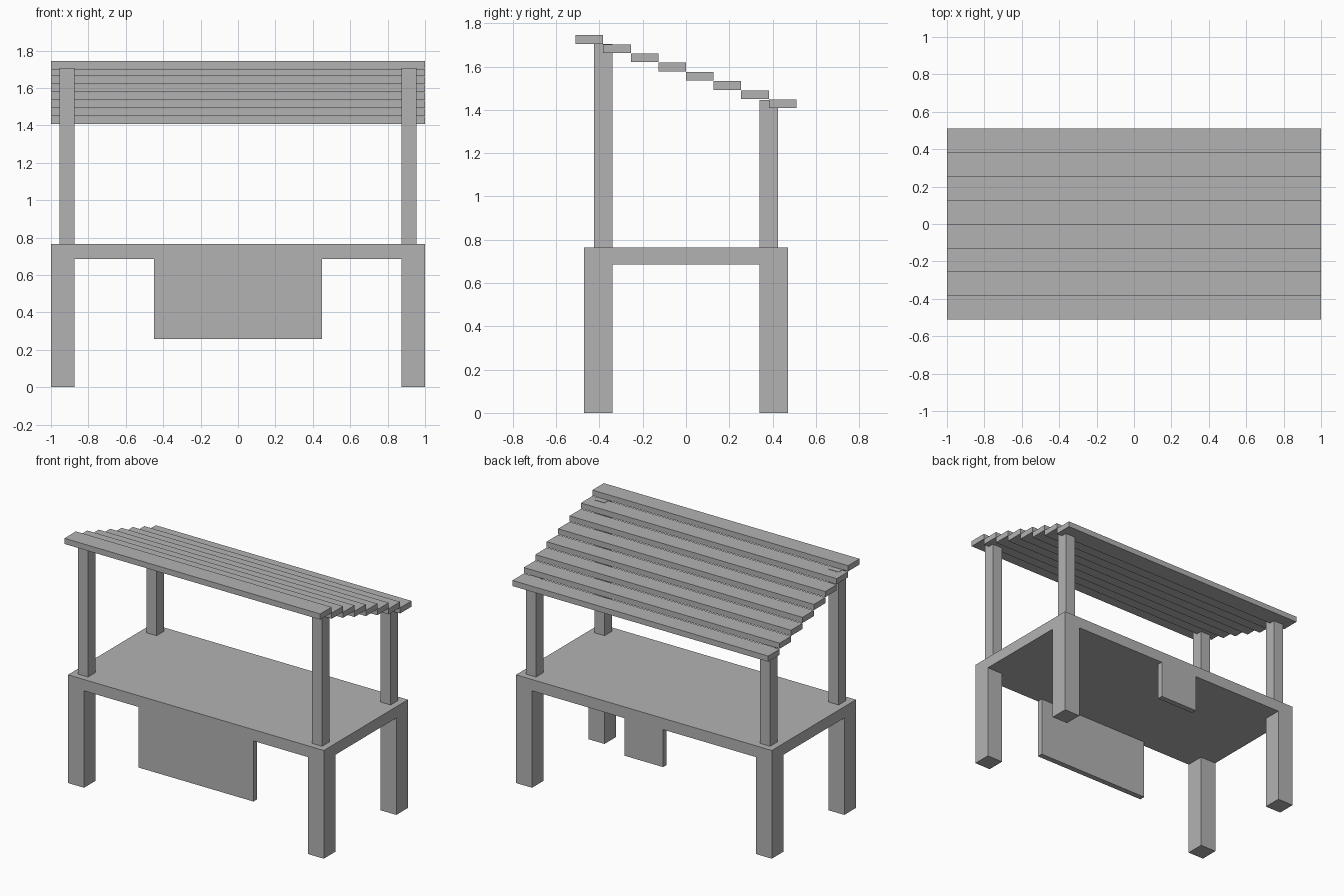
import bpy
import bmesh
from mathutils import Matrix, Vector

cube = bpy.data.objects.get("Cube")
if cube:
    bpy.data.objects.remove(cube, do_unlink=True)

# Single plain grey material
grey = bpy.data.materials.new("plain_grey")
grey.use_nodes = True
colour = (0.45, 0.45, 0.45, 1)
grey.diffuse_color = colour
grey.node_tree.nodes["Principled BSDF"].inputs["Base Color"].default_value = colour


def box(name, low, high):
    """Add a flat-shaded box spanning two opposite corners."""
    low, high = Vector(low), Vector(high)
    bm = bmesh.new()
    bmesh.ops.create_cube(bm, size=1, matrix=Matrix.LocRotScale(
        (low + high) / 2, None, high - low))
    mesh = bpy.data.meshes.new(name)
    bm.to_mesh(mesh)
    bm.free()
    mesh.materials.append(grey)
    obj = bpy.data.objects.new(name, mesh)
    bpy.context.collection.objects.link(obj)
    return obj


def mirrored_pair(name, low, high):
    """Add a box on the +x side and its twin on the -x side."""
    box("left_" + name, low, high)
    box("right_" + name, (-high[0], low[1], low[2]), (-low[0], high[1], high[2]))


HALF_DEPTH = 0.47
INNER_Y = 0.34
UNDERSIDE = 0.685
TABLE_TOP = 0.765

# Counter top
box("counter_top", (-1, -HALF_DEPTH, UNDERSIDE), (1, HALF_DEPTH, TABLE_TOP))

# Legs, flush with the counter corners
mirrored_pair("front_leg", (0.875, -HALF_DEPTH, 0), (1, -INNER_Y, UNDERSIDE))
mirrored_pair("back_leg", (0.875, INNER_Y, 0), (1, HALF_DEPTH, UNDERSIDE))

# Hanging panels: wide at the front, small at the back
PANEL = 0.04
box("front_panel", (-0.45, -HALF_DEPTH, 0.257), (0.45, PANEL - HALF_DEPTH, UNDERSIDE))
box("back_panel", (-0.15, HALF_DEPTH - PANEL, 0.42), (0.15, HALF_DEPTH, UNDERSIDE))

# Roof posts, taller at the front
mirrored_pair("front_post", (0.875, -0.425, TABLE_TOP), (0.955, -INNER_Y, 1.705))
mirrored_pair("back_post", (0.875, INNER_Y, TABLE_TOP), (0.955, 0.425, 1.445))

# Stepped roof slats descending to the back
SLATS = 8
WIDTH = 1.02 / SLATS
for i in range(SLATS):
    y = -0.51 + i * WIDTH
    top = 1.745 - i * 0.0425
    box(f"roof_slat_{i + 1}", (-1, y, top - 0.04), (1, y + WIDTH, top))
